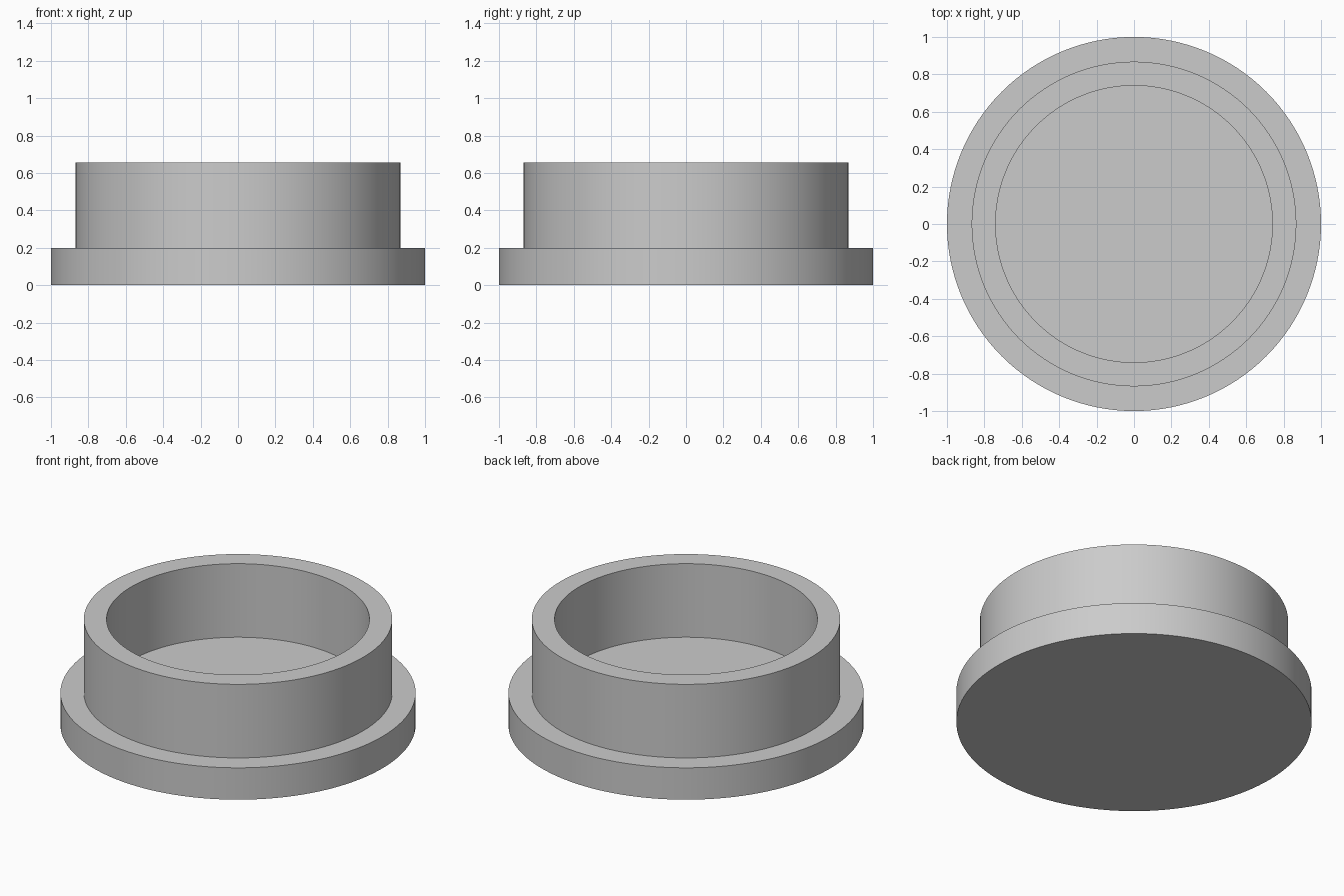
import bpy
import math

if "Cube" in bpy.data.objects:
    bpy.data.objects.remove(bpy.data.objects["Cube"])

SEGMENTS = 128
FLANGE_RADIUS, WALL_OUTER, WALL_INNER = 1.0, 0.868, 0.74
FLANGE_TOP, RIM_TOP = 0.198, 0.655

grey = bpy.data.materials.new("plain grey")
grey.use_nodes = True
colour = (0.6, 0.6, 0.6, 1.0)
grey.diffuse_color = colour
grey.node_tree.nodes["Principled BSDF"].inputs["Base Color"].default_value = colour


def lathe(name, profile):
    """Revolve (radius, height) points around z and cap both ends."""
    verts, faces = [], []
    for radius, z in profile:
        for i in range(SEGMENTS):
            a = math.tau * i / SEGMENTS
            verts.append((radius * math.cos(a), radius * math.sin(a), z))
    for ring in range(len(profile) - 1):
        low, high = ring * SEGMENTS, (ring + 1) * SEGMENTS
        for i in range(SEGMENTS):
            j = (i + 1) % SEGMENTS
            faces.append((low + i, low + j, high + j, high + i))
    last = (len(profile) - 1) * SEGMENTS
    faces.append(tuple(reversed(range(SEGMENTS))))
    faces.append(tuple(range(last, last + SEGMENTS)))
    mesh = bpy.data.meshes.new(name)
    mesh.from_pydata(verts, [], faces)
    mesh.materials.append(grey)
    obj = bpy.data.objects.new(name, mesh)
    bpy.context.collection.objects.link(obj)
    bpy.ops.object.select_all(action="DESELECT")
    obj.select_set(True)
    bpy.context.view_layer.objects.active = obj
    bpy.ops.object.shade_smooth_by_angle(angle=math.radians(30))
    return obj


# Flanged cap: solid base disc, upright ring wall and recessed floor
lathe("flanged_cap", [
    (FLANGE_RADIUS, 0),
    (FLANGE_RADIUS, FLANGE_TOP),
    (WALL_OUTER, FLANGE_TOP),
    (WALL_OUTER, RIM_TOP),
    (WALL_INNER, RIM_TOP),
    (WALL_INNER, FLANGE_TOP),
])
